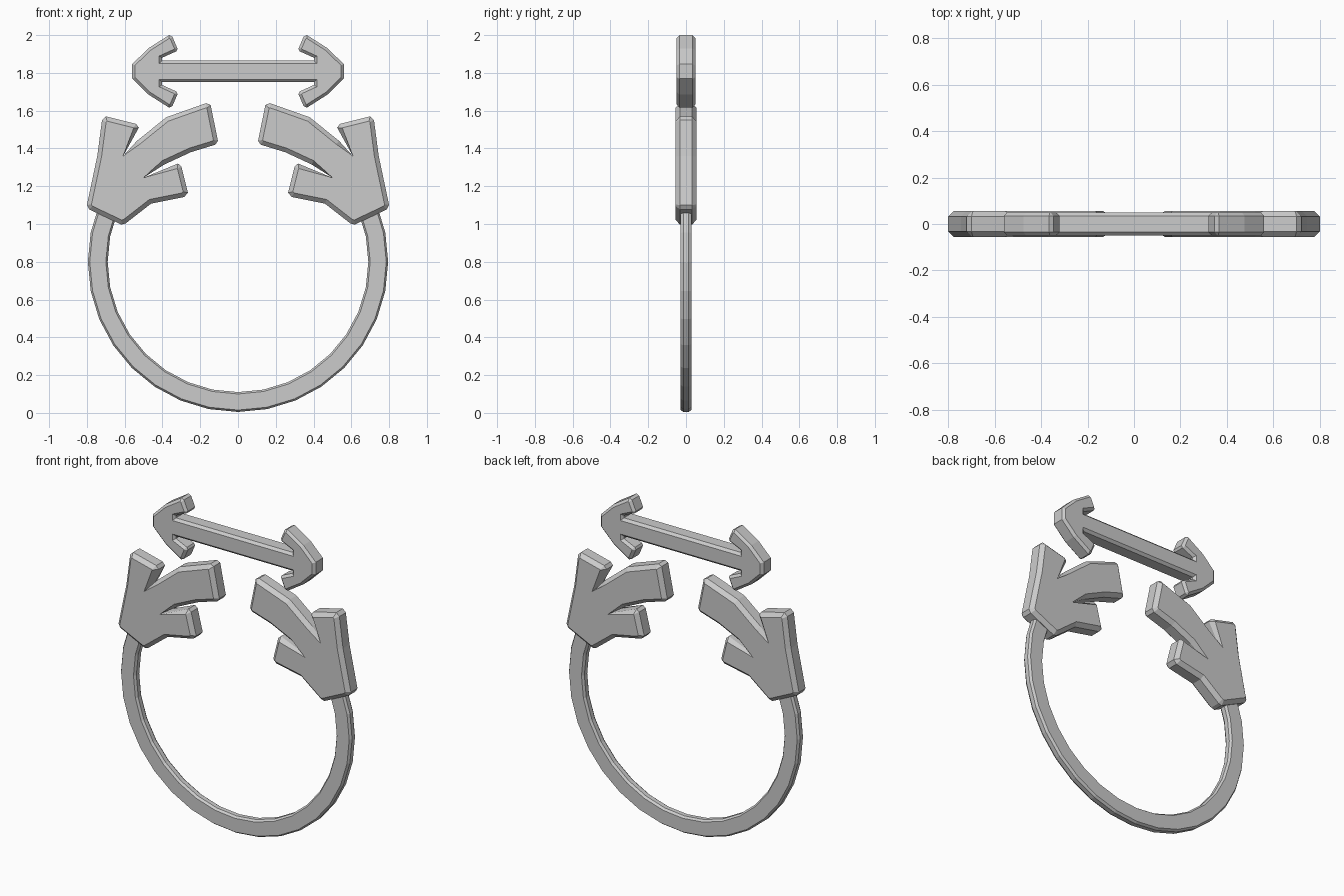
import bpy, bmesh, math
from mathutils import Vector

if "Cube" in bpy.data.objects:
    bpy.data.objects.remove(bpy.data.objects["Cube"])


def make_object(name, bm):
    bmesh.ops.recalc_face_normals(bm, faces=bm.faces)
    mesh = bpy.data.meshes.new(name)
    bm.to_mesh(mesh)
    bm.free()
    obj = bpy.data.objects.new(name, mesh)
    bpy.context.collection.objects.link(obj)
    return obj


def inset(points, width, sharp=()):
    """Mitred inset of a closed outline; points in sharp stay in place."""
    n = len(points)
    area = sum(points[i - 1][0] * points[i][1] - points[i][0] * points[i - 1][1] for i in range(n))
    sign = 1 if area > 0 else -1
    result = []
    for i in range(n):
        a, p, b = (Vector(points[j % n]) for j in (i - 1, i, i + 1))
        d1, d2 = (p - a).normalized(), (b - p).normalized()
        n1, n2 = Vector((-d1.y, d1.x)) * sign, Vector((-d2.y, d2.x)) * sign
        move = (n1 + n2) / max(0.3, 1 + n1.dot(n2)) * width
        result.append(p if i in sharp else p + move)
    return result


def bevelled_plate(name, outline, depth, bevel, sharp=()):
    """Flat plate in the xz plane with chamfered front and back rims."""
    inner = inset(outline, bevel, sharp)
    bm = bmesh.new()
    layers = [(inner, -depth), (outline, bevel - depth), (outline, depth - bevel), (inner, depth)]
    rings = [[bm.verts.new((p[0], y, p[1])) for p in pts] for pts, y in layers]
    n = len(outline)
    for r1, r2 in zip(rings, rings[1:]):
        for i in range(n):
            j = (i + 1) % n
            bm.faces.new((r1[i], r1[j], r2[j], r2[i]))
    bm.faces.new(rings[0])
    bm.faces.new(rings[-1])
    return make_object(name, bm)


# Open band, swept around a circle with a chamfered section
section = [(0.69, -0.014), (0.70, -0.028), (0.785, -0.028), (0.795, -0.014),
           (0.795, 0.014), (0.785, 0.028), (0.70, 0.028), (0.69, 0.014)]
bm = bmesh.new()
rings = []
for k in range(-10, 11):
    a = math.radians(11.25 * k)
    rings.append([bm.verts.new((r * math.sin(a), y, 0.80 - r * math.cos(a))) for r, y in section])
for r1, r2 in zip(rings, rings[1:]):
    for i in range(8):
        j = (i + 1) % 8
        bm.faces.new((r1[i], r1[j], r2[j], r2[i]))
bm.faces.new(rings[0])
bm.faces.new(rings[-1])
make_object("ring_band", bm)

# Three-pronged leaf ends, mirrored left and right
leaf = [(0.168, 1.64), (0.145, 1.63), (0.106, 1.44), (0.12, 1.42), (0.25, 1.38), (0.39, 1.315),
        (0.50, 1.245), (0.318, 1.32), (0.30, 1.305), (0.265, 1.165), (0.285, 1.143),
        (0.46, 1.108), (0.595, 1.003), (0.618, 0.997), (0.787, 1.077), (0.80, 1.10),
        (0.745, 1.36), (0.72, 1.55), (0.70, 1.57), (0.54, 1.53), (0.525, 1.51),
        (0.61, 1.36), (0.535, 1.44), (0.38, 1.565)]
notches = (6, 21)
# the lower notch sits between the long and short prongs, the upper one beside the outer prong
leaf[21] = (0.608, 1.36)
for name, side in (("leaf_left", -1), ("leaf_right", 1)):
    bevelled_plate(name, [(side * x, z) for x, z in leaf], 0.055, 0.023, notches)

# Double-headed arrow, from one quarter outline
mid = 1.808
quarter = [(0.56, 0.038), (0.475, 0.122), (0.365, 0.192), (0.347, 0.183),
           (0.32, 0.120), (0.327, 0.106), (0.402, 0.072), (0.402, 0.057)]
upper = quarter + [(-x, z) for x, z in reversed(quarter)]
arrow = [(x, mid + z) for x, z in upper] + [(x, mid - z) for x, z in reversed(upper)]
bevelled_plate("double_arrow", arrow, 0.05, 0.015)
